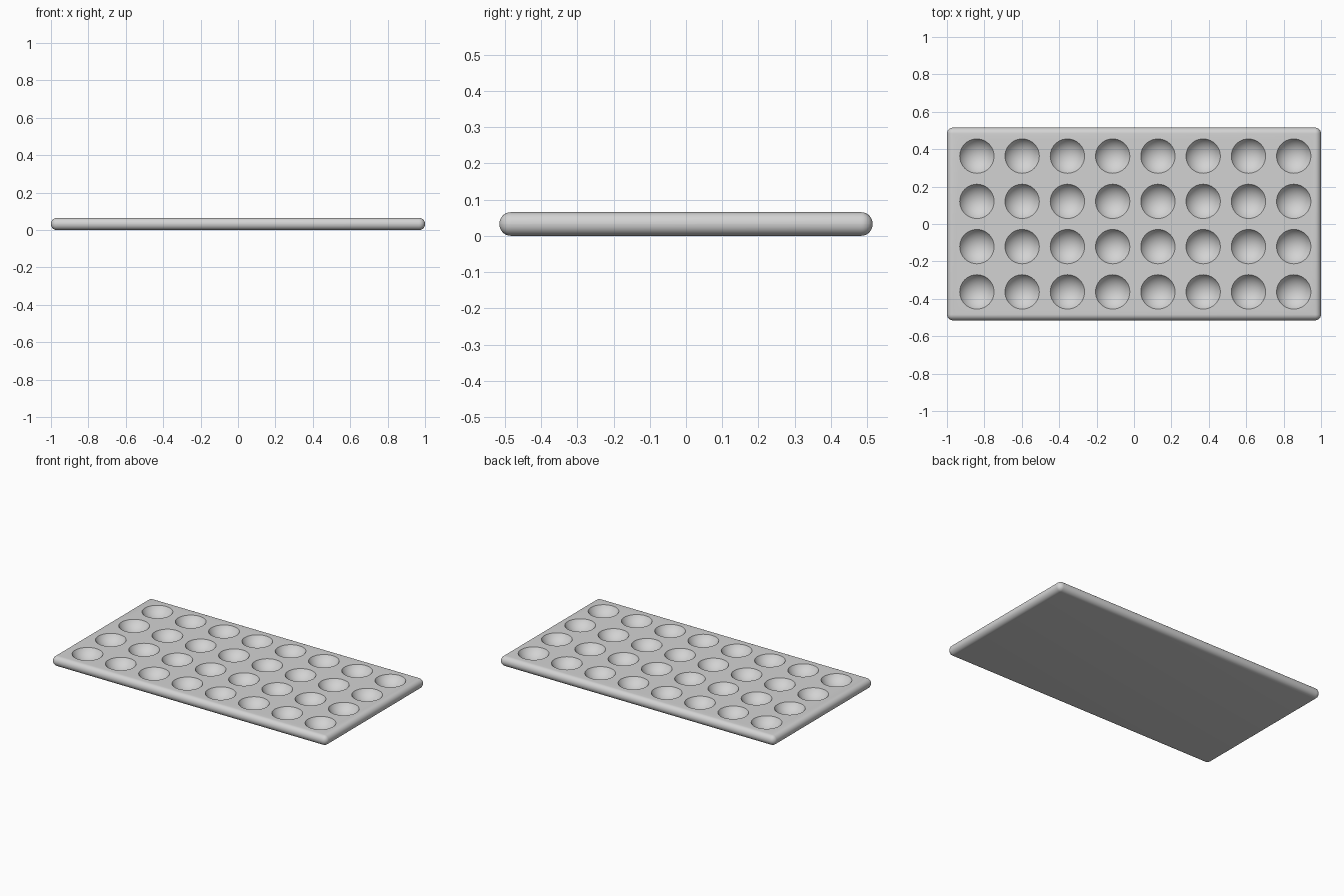
import bpy, bmesh
from mathutils import Matrix

if "Cube" in bpy.data.objects:
    bpy.data.objects.remove(bpy.data.objects["Cube"])

LENGTH, WIDTH, HEIGHT = 2.0, 1.03, 0.065
PITCH, RIM, DEPTH = 0.242, 0.092, 0.053
COLS, ROWS = 8, 4
X_SHIFT = 0.007

grey = bpy.data.materials.new("light_grey")
grey.diffuse_color = (0.65, 0.65, 0.65, 1)
grey.use_nodes = True
grey.node_tree.nodes["Principled BSDF"].inputs["Base Color"].default_value = grey.diffuse_color


def make_object(name, bm):
    mesh = bpy.data.meshes.new(name)
    bm.to_mesh(mesh)
    bm.free()
    mesh.materials.append(grey)
    obj = bpy.data.objects.new(name, mesh)
    bpy.context.collection.objects.link(obj)
    return obj


# Slab with fully rounded edges
bm = bmesh.new()
bmesh.ops.create_cube(bm, size=1, matrix=Matrix.Translation((0, 0, HEIGHT / 2))
                      @ Matrix.Diagonal((LENGTH, WIDTH, HEIGHT, 1)))
bmesh.ops.bevel(bm, geom=bm.edges[:], offset=HEIGHT * 0.49, segments=8,
                profile=0.5, affect='EDGES', clamp_overlap=True)
tray = make_object("tray", bm)

# Spheres that scoop out the grid of round hollows
radius = (RIM ** 2 + DEPTH ** 2) / (2 * DEPTH)
bm = bmesh.new()
for i in range(COLS):
    for j in range(ROWS):
        x = (i - (COLS - 1) / 2) * PITCH + X_SHIFT
        y = (j - (ROWS - 1) / 2) * PITCH
        bmesh.ops.create_uvsphere(
            bm, u_segments=40, v_segments=28, radius=radius,
            matrix=Matrix.Translation((x, y, HEIGHT - DEPTH + radius)))
cutter = make_object("hollow_cutter", bm)
cutter.hide_render = True

cut = tray.modifiers.new("hollows", 'BOOLEAN')
cut.operation = 'DIFFERENCE'
cut.solver = 'EXACT'
cut.object = cutter

# Apply the cut, drop the cutter and smooth the curved surfaces
bpy.context.view_layer.objects.active = tray
tray.select_set(True)
cutter.select_set(False)
bpy.ops.object.modifier_apply(modifier=cut.name)
bpy.data.objects.remove(cutter, do_unlink=True)
bpy.ops.object.shade_smooth_by_angle(angle=0.6)
